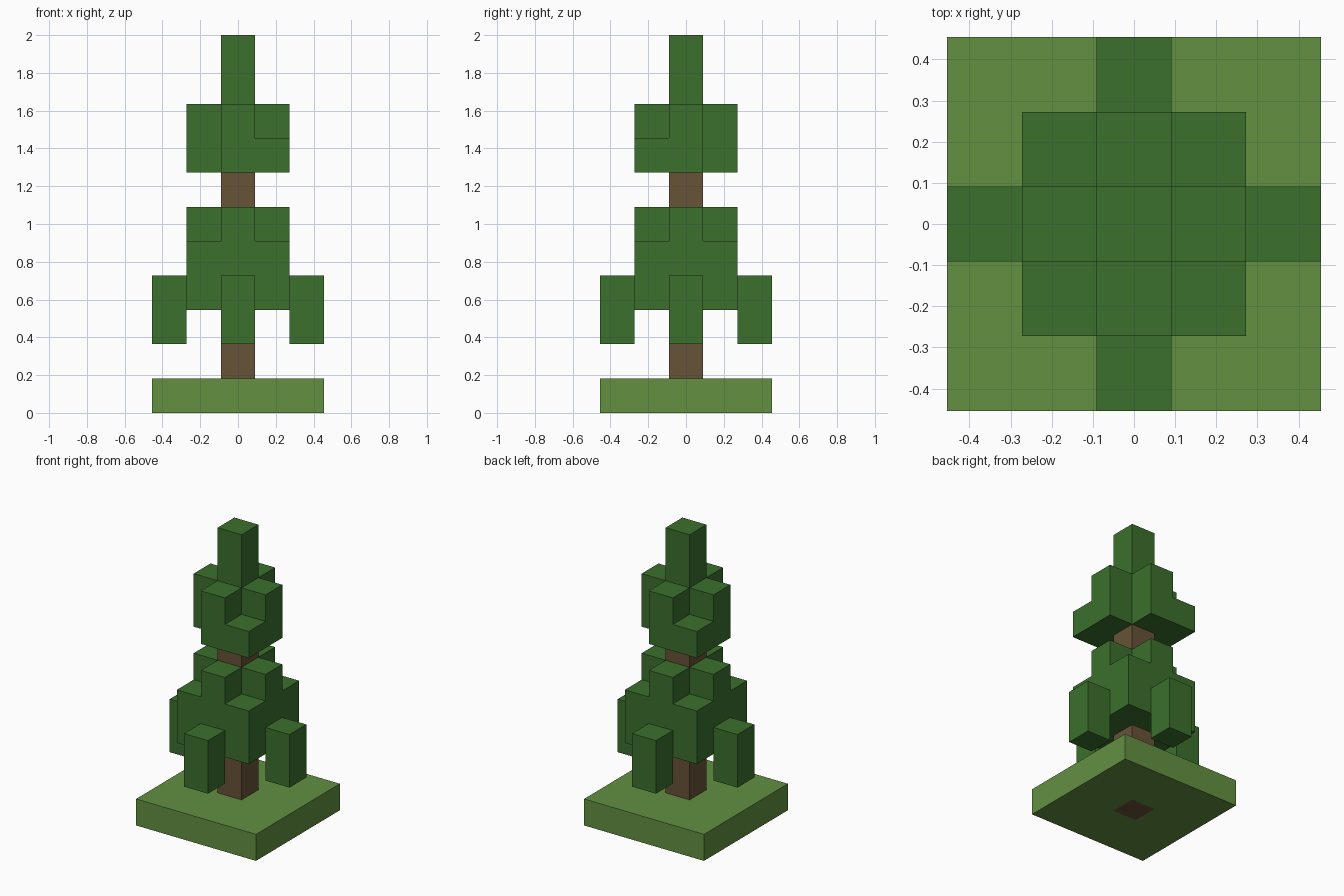
import bpy
import bmesh
from mathutils import Vector

cube = bpy.data.objects.get("Cube")
if cube:
    bpy.data.objects.remove(cube)

U = 2 / 11  # edge length of one block


def material(name, rgb):
    mat = bpy.data.materials.new(name)
    mat.use_nodes = True
    mat.diffuse_color = (*rgb, 1)
    mat.node_tree.nodes["Principled BSDF"].inputs["Base Color"].default_value = (*rgb, 1)
    return mat


grass = material("grass green", (0.122, 0.279, 0.053))
leaf = material("leaf green", (0.044, 0.162, 0.026))
bark = material("bark brown", (0.136, 0.084, 0.038))


def square(r, layers):
    span = range(-r, r + 1)
    return {(x, y, z) for x in span for y in span for z in layers}


def plus(layers):
    return {c for c in square(1, layers) if c[0] * c[1] == 0}


# Blocks of each part, as grid cells
trunk = square(0, range(0, 9))
tips = [(2, 0), (-2, 0), (0, 2), (0, -2)]
parts = {
    "trunk": (trunk, bark),
    "ground_slab": (square(2, [0]) - trunk, grass),
    "drooping_branches": ({(x, y, z) for x, y in tips for z in (2, 3)}, leaf),
    "lower_foliage": ((square(1, [3, 4]) | plus([5])) - trunk, leaf),
    # Upper tier keeps only two opposite corner blocks
    "upper_foliage": ((plus([7, 8]) | {(1, -1, 7), (-1, 1, 7)}) - trunk, leaf),
    "treetop": (square(0, [9, 10]), leaf),
}
occupied = set().union(*(cells for cells, _ in parts.values()))
axes = [Vector(a) * s for a in ((1, 0, 0), (0, 1, 0), (0, 0, 1)) for s in (1, -1)]


def build(name, cells, mat):
    """Make the outer skin of a group of blocks, with flat areas merged."""
    bm = bmesh.new()
    for cell in sorted(cells):
        centre = Vector(cell) + Vector((0, 0, 0.5))
        for n in axes:
            if tuple(int(v) for v in Vector(cell) + n) in occupied:
                continue
            a = Vector((n.y, n.z, n.x))
            b = n.cross(a)
            corners = [a + b, b - a, -a - b, a - b]
            bm.faces.new([bm.verts.new((centre + (n + c) / 2) * U) for c in corners])
    bmesh.ops.remove_doubles(bm, verts=bm.verts, dist=U / 100)
    bmesh.ops.dissolve_limit(bm, angle_limit=0.01, verts=bm.verts, edges=bm.edges)
    mesh = bpy.data.meshes.new(name)
    bm.to_mesh(mesh)
    bm.free()
    mesh.materials.append(mat)
    bpy.context.collection.objects.link(bpy.data.objects.new(name, mesh))


for name, (cells, mat) in parts.items():
    build(name, cells, mat)
